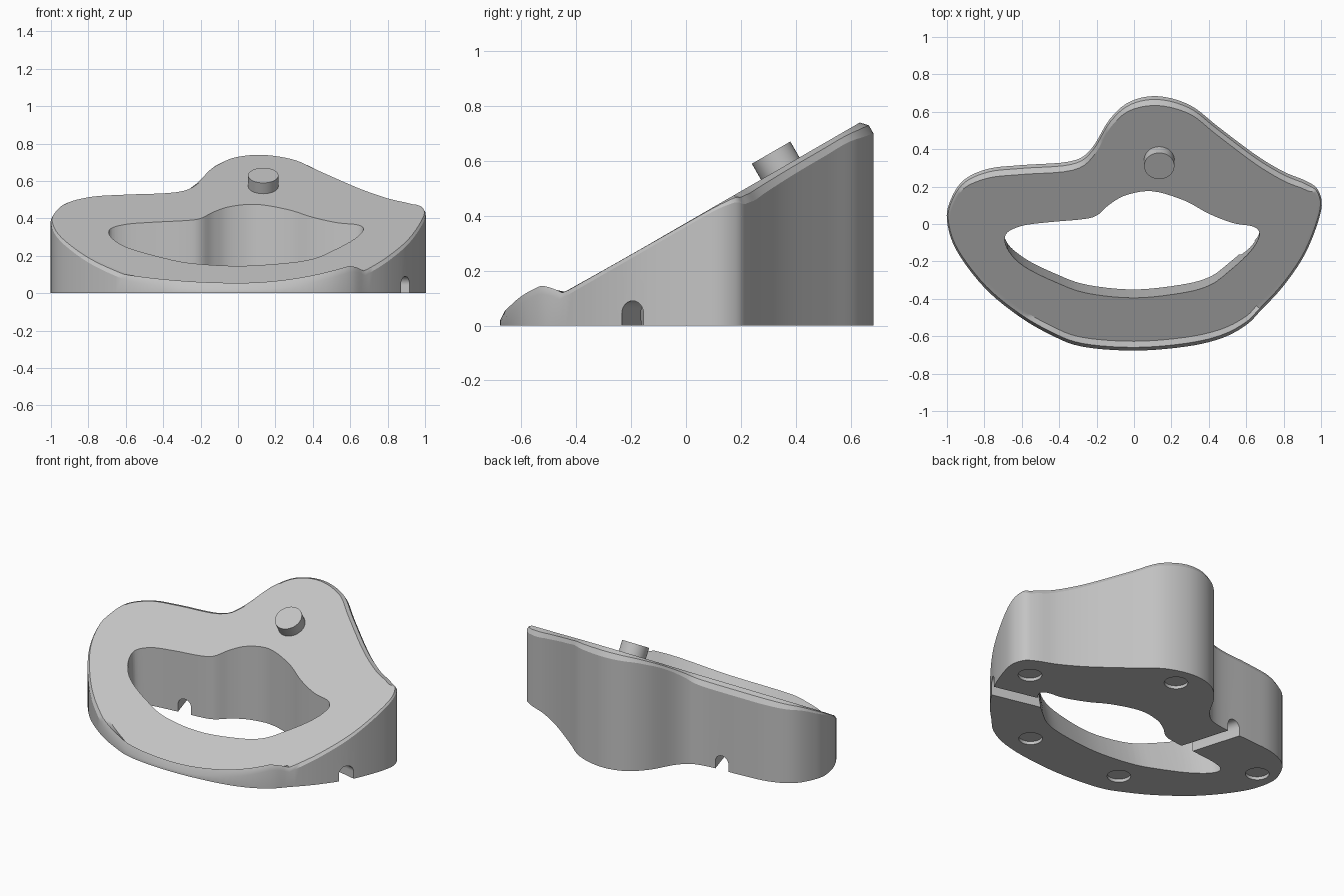
import bpy
import math
from mathutils import Vector

if "Cube" in bpy.data.objects:
    bpy.data.objects.remove(bpy.data.objects["Cube"], do_unlink=True)

GREY = (0.55, 0.55, 0.55, 1)
grey = bpy.data.materials.new("plain_grey")
grey.use_nodes = True
grey.diffuse_color = GREY
grey.node_tree.nodes["Principled BSDF"].inputs["Base Color"].default_value = GREY

SLOPE = math.tan(math.radians(30))


def slope_height(y):
    return 0.374 + SLOPE * y


def closed_spline(points, steps=5):
    """Smooth closed curve through the given points."""
    pts = [Vector(p) for p in points]
    n = len(pts)
    result = []
    for i in range(n):
        a, b, c, d = (pts[(i + k) % n] for k in (-1, 0, 1, 2))
        for s in range(steps):
            t = s / steps
            result.append(0.5 * (2 * b + (c - a) * t + (2 * a - 5 * b + 4 * c - d) * t ** 2
                                 + (3 * b - a - 3 * c + d) * t ** 3))
    return result


def inward_normals(curve):
    """Normals of a counterclockwise curve."""
    result = []
    for i in range(len(curve)):
        tangent = (curve[(i + 1) % len(curve)] - curve[i - 1]).normalized()
        result.append(Vector((-tangent.y, tangent.x)))
    return result


def loft(name, rings):
    """Closed solid through rings that are listed from bottom to top."""
    n = len(rings[0])
    faces = [list(range(n))[::-1], [(len(rings) - 1) * n + i for i in range(n)]]
    for r in range(len(rings) - 1):
        for i in range(n):
            j = (i + 1) % n
            faces.append((r * n + i, r * n + j, (r + 1) * n + j, (r + 1) * n + i))
    mesh = bpy.data.meshes.new(name)
    mesh.from_pydata([v for ring in rings for v in ring], [], faces)
    obj = bpy.data.objects.new(name, mesh)
    bpy.context.collection.objects.link(obj)
    mesh.materials.append(grey)
    return obj


def cylinder(name, radius, depth, location, rotation=(0, 0, 0)):
    bpy.ops.mesh.primitive_cylinder_add(vertices=40, radius=radius, depth=depth,
                                        location=location, rotation=rotation)
    obj = bpy.context.object
    obj.name = name
    obj.data.materials.append(grey)
    return obj


def cut(target, cutter):
    mod = target.modifiers.new("cut", 'BOOLEAN')
    mod.operation = 'DIFFERENCE'
    mod.solver = 'EXACT'
    mod.object = cutter
    cutter.hide_render = True
    bpy.context.view_layer.objects.active = target
    bpy.ops.object.modifier_apply(modifier=mod.name)
    bpy.data.objects.remove(cutter, do_unlink=True)


def smooth(obj):
    bpy.ops.object.select_all(action='DESELECT')
    obj.select_set(True)
    bpy.context.view_layer.objects.active = obj
    bpy.ops.object.shade_smooth_by_angle(angle=math.radians(30))
    mod = obj.modifiers.new("flat_face_normals", 'WEIGHTED_NORMAL')
    mod.keep_sharp = True
    bpy.ops.object.modifier_apply(modifier=mod.name)


# Sloped body with a rounded rim and a raised lip along the front
outline = closed_spline([
    (1, .07), (.985, .18), (.92, .23), (.8, .28), (.65, .37), (.45, .52), (.3, .635),
    (.13, .683), (-.02, .655), (-.13, .56), (-.23, .4), (-.34, .335), (-.6, .315),
    (-.78, .295), (-.91, .235), (-.98, .13), (-1, .02), (-.95, -.14), (-.8, -.34),
    (-.62, -.49), (-.45, -.59), (-.28, -.655), (0, -.677), (.28, -.655), (.47, -.61),
    (.6, -.54), (.68, -.46), (.8, -.33), (.92, -.15)])


def lip_height(x):
    if x > 0.6:
        return 0.145 - 4 * (x - 0.6) ** 2
    return 0.055 + (0.25 if x > 0 else 0.12) * x * x


wall, crest, top = [], [], []
for p, n in zip(outline, inward_normals(outline)):
    width = 0.02 + 0.03 * n.y * n.y
    m, q = p + 0.35 * width * n, p + width * n
    z = slope_height(q.y)
    lip = lip_height(p.x) if p.y < -0.3 else 0
    rim = max(z, lip)
    wall.append((p.x, p.y, max(rim - 0.8 * width, 0.02)))
    crest.append((m.x, m.y, max(z - 0.2 * width, lip)))
    top.append((q.x, q.y, z))
body = loft("sloped_body", [[(p.x, p.y, 0) for p in outline], wall, crest, top])

# Opening whose front wall leans inwards towards the base
opening = closed_spline([
    (.67, -.06), (.64, -.015), (.53, .005), (.4, .055), (.27, .125), (.1, .175),
    (-.04, .155), (-.13, .105), (-.2, .045), (-.28, .025), (-.45, .01), (-.6, -.01),
    (-.685, -.055), (-.675, -.135), (-.59, -.225), (-.41, -.315), (-.25, -.37),
    (0, -.395), (.25, -.37), (.4, -.33), (.5, -.26), (.62, -.15)])


def opening_ring(level):
    """Section of the opening: 0 lies on the base, 1 on the slope."""
    ring = []
    for p in opening:
        lean = 0.045 * min(1, max(0, -p.y / 0.2))
        ring.append((p.x, p.y + lean * (1 - level), slope_height(p.y) * level))
    return ring


cut(body, loft("opening_cutter", [opening_ring(-0.3), opening_ring(1.4)]))

# Arched channels under the left wall and the back wall
arch = [(-.045, -.1), (.045, -.1)]
arch += [(.045 * math.cos(math.pi * i / 12), .045 + .045 * math.sin(math.pi * i / 12))
         for i in range(13)]
cut(body, loft("side_channel_cutter", [[(x, y + u, v) for u, v in arch]
                                       for x, y in ((0.4, -0.08), (1.2, -0.265))]))
cut(body, loft("back_channel_cutter", [[(x - u, y, v) for u, v in arch]
                                       for x, y in ((-0.35, -0.1), (-0.53, 0.5))]))

# Shallow round sockets in the base
for x, y in [(.845, .08), (.147, .55), (.375, -.475), (-.29, -.48), (-.88, .05)]:
    cut(body, cylinder("socket_cutter", 0.068, 0.04, (x, y, 0)))
smooth(body)

# Peg standing square to the slope
peg = cylinder("peg", 0.081, 0.12, (0.135, 0.34, 0.578), (math.radians(30), 0, 0))
smooth(peg)
